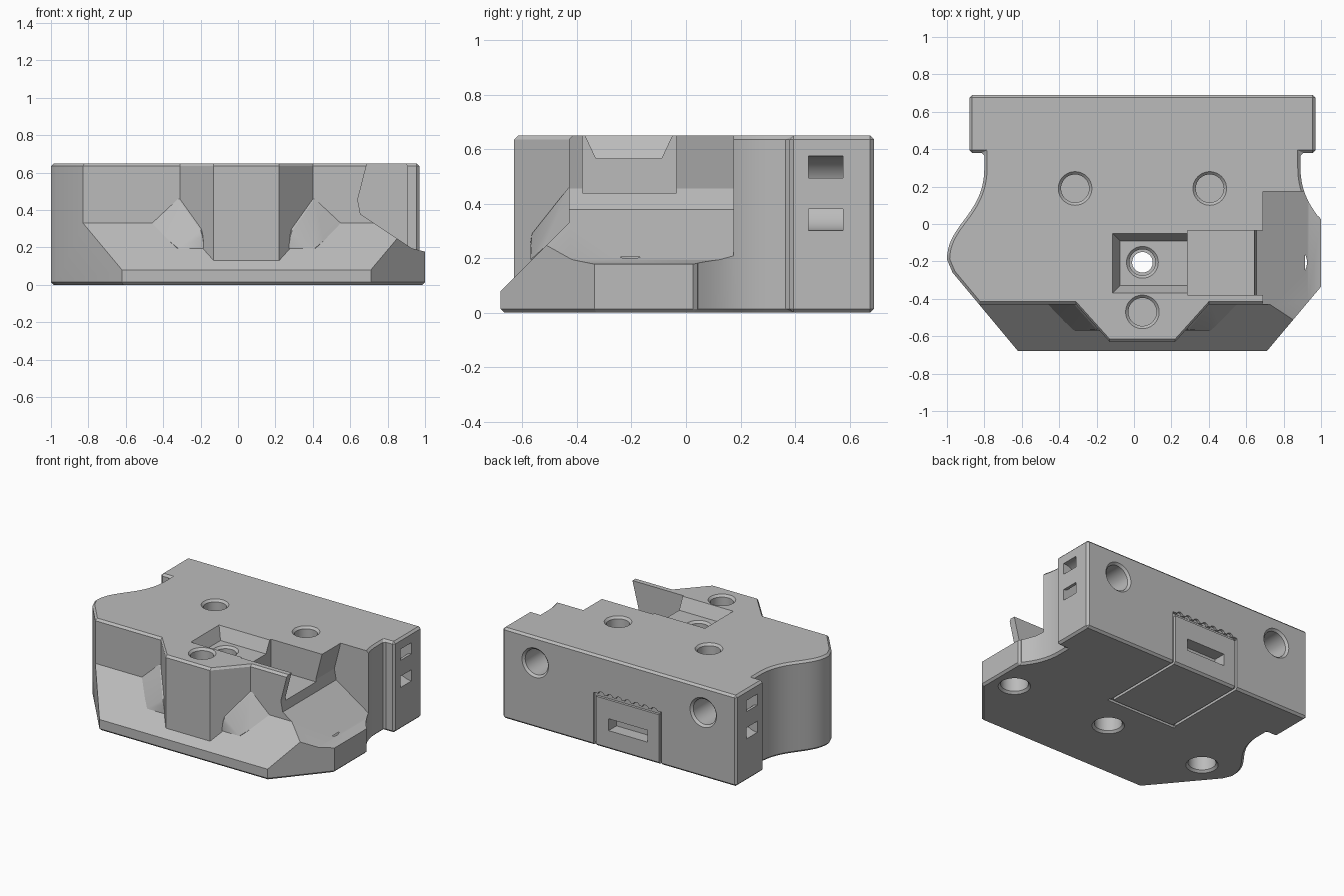
import bpy, bmesh, math
from mathutils import Vector, Matrix
from mathutils.geometry import interpolate_bezier

if "Cube" in bpy.data.objects:
    bpy.data.objects.remove(bpy.data.objects["Cube"], do_unlink=True)

MID = 0.045    # symmetry line of the body in x
TOP = 0.65
CH = 0.015     # chamfer width

grey = bpy.data.materials.new("plain grey")
grey.use_nodes = True
grey.diffuse_color = (0.5, 0.5, 0.5, 1)
grey.node_tree.nodes["Principled BSDF"].inputs["Base Color"].default_value = (0.5, 0.5, 0.5, 1)


def flip(x):
    return 2 * MID - x


def finish(name, bm):
    bmesh.ops.recalc_face_normals(bm, faces=bm.faces)
    mesh = bpy.data.meshes.new(name)
    bm.to_mesh(mesh)
    bm.free()
    mesh.materials.append(grey)
    ob = bpy.data.objects.new(name, mesh)
    bpy.context.collection.objects.link(ob)
    return ob


def loft(name, loops, matrix=None):
    """Solid through equal-length loops of points, capped at both ends."""
    bm = bmesh.new()
    rings = [[bm.verts.new(p) for p in loop] for loop in loops]
    for a, b in zip(rings, rings[1:]):
        for i in range(len(a)):
            j = (i + 1) % len(a)
            bm.faces.new((a[i], a[j], b[j], b[i]))
    bm.faces.new(rings[0])
    bm.faces.new(rings[-1])
    if matrix:
        bm.transform(matrix)
    return finish(name, bm)


def box(name, x0, x1, y0, y1, z0, z1):
    rect = [(x0, y0), (x1, y0), (x1, y1), (x0, y1)]
    return loft(name, [[(x, y, z) for x, y in rect] for z in (z0, z1)])


def apply_modifier(ob, mod):
    with bpy.context.temp_override(object=ob, active_object=ob, selected_objects=[ob]):
        bpy.ops.object.modifier_apply(modifier=mod.name)


def combine(tool, operation="DIFFERENCE"):
    mod = body.modifiers.new("combine", "BOOLEAN")
    mod.operation = operation
    mod.solver = "EXACT"
    mod.object = tool
    apply_modifier(body, mod)
    bpy.data.objects.remove(tool, do_unlink=True)


def hole(loc, r, depth, into):
    """Round blind hole with a chamfered rim, running along the direction into."""
    steps = [(-0.03, r + CH + 0.03), (0, r + CH), (CH, r), (depth, r)]
    turns = [math.tau * i / 40 for i in range(40)]
    loops = [[(q * math.cos(a), q * math.sin(a), d) for a in turns] for d, q in steps]
    rot = Vector(into).to_track_quat("Z", "Y").to_matrix().to_4x4()
    combine(loft("hole_cutter", loops, Matrix.Translation(loc) @ rot))


# Body: chamfered prism with waisted flanks and a wide rear block
flank = [tuple(p) for p in interpolate_bezier(
    Vector((-0.80, 0.30)), Vector((-0.80, 0.05)), Vector((-1.0, 0.0)), Vector((-1.0, -0.19)), 20)]
left = [(-0.88, 0.69), (-0.88, 0.38), (-0.80, 0.38)] + [p[:2] for p in flank]
left += [(-0.97, -0.26), (-0.62, -0.68)]
right = [(flip(x), y) for x, y in left if flip(x) < 0.99]
right[-1:-1] = [(1.0, 0.04), (1.0, -0.335)]
outline = left + right[::-1]
body = loft("mount_body", [[(x, y, z) for x, y in outline] for z in (0, TOP)])
bevel = body.modifiers.new("chamfer", "BEVEL")
bevel.width = CH
bevel.segments = 1
bevel.limit_method = "ANGLE"
bevel.angle_limit = math.radians(60)
apply_modifier(body, bevel)

# Front relief: recesses on both sides of the boss, above a sloping skirt
half = [(-1.3, -0.43), (-0.31, -0.43), (-0.13, -0.63)]
recess = half + [(flip(x), y) for x, y in half[::-1]]
recess += [(flip(-1.3), -1.0), (-1.3, -1.0)]
levels = [(-0.5, 0), (TOP - CH, 0), (TOP + CH, 2 * CH)]
relief = loft("front_relief", [[(x, y + s, z) for x, y in recess] for z, s in levels])
bm = bmesh.new()
bm.from_mesh(relief.data)
cut = bmesh.ops.bisect_plane(bm, geom=bm.verts[:] + bm.edges[:] + bm.faces[:],
                             plane_co=(0, -0.68, 0.08), plane_no=(0, 1, -1), clear_outer=True)
bmesh.ops.holes_fill(bm, edges=[e for e in bm.edges if e.is_boundary], sides=0)
bmesh.ops.recalc_face_normals(bm, faces=bm.faces)
bm.to_mesh(relief.data)
bm.free()
combine(relief)

# Gussets in the corners between boss and skirt
for side in (lambda x: x, flip):
    bm = bmesh.new()
    for x, y, z in [(-0.47, -0.43, 0.32), (-0.32, -0.43, 0.46), (-0.20, -0.565, 0.29),
                    (-0.32, -0.57, 0.195), (-0.18, -0.57, 0.195), (-0.19, -0.57, 0.26),
                    (-0.45, -0.40, 0.2), (-0.1, -0.40, 0.46), (-0.1, -0.45, 0.2)]:
        bm.verts.new((side(x), y, z))
    bmesh.ops.convex_hull(bm, input=bm.verts)
    combine(finish("gusset", bm), "UNION")

# Open side bay with a sloping floor and an undercut inner wall
bay = [(0.71, 0.72), (0.69, TOP), (0.64, 0.455), (0.655, 0.378), (0.93, 0.195),
       (1.2, 0.13), (1.2, 0.72)]
combine(loft("side_bay", [[(x, y, z) for x, z in bay] for y in (-1, 0.175)]))

# Slot leading from the bay into a tapered pocket
combine(box("slot", 0.285, 0.8, -0.38, -0.035, 0.44, 0.8))
pocket = []
for z, s in ((0.565, 0), (TOP, 0.04), (0.70, 0.064)):
    pocket.append([(-0.075 - s, -0.33 - s, z), (0.35, -0.33 - s, z),
                   (0.35, -0.09 + s, z), (-0.075 - s, -0.09 + s, z)])
combine(loft("pocket", pocket))

# Round holes: top, underside and rear
for x, y in ((flip(0.405), 0.19), (0.405, 0.19), (MID, -0.47)):
    hole((x, y, TOP), 0.075, 0.3, (0, 0, -1))
for x in (flip(0.835), MID, 0.835):
    hole((x, -0.205, 0), 0.09, 0.205, (0, 0, 1))
hole((MID, -0.205, 0.565), 0.07, 0.12, (0, 0, -1))
hole((MID, -0.205, 0.15), 0.055, 0.4, (0, 0, 1))
for x in (flip(0.71), 0.71):
    hole((x, 0.69, 0.465), 0.09, 0.25, (0, -1, 0))

# Curved strap channels, opening twice on each end of the rear block
arc = [math.pi * i / 24 - math.pi / 2 for i in range(25)]
for x, sign in ((0.97, -1), (-0.88, 1)):
    ring = [(-0.05, -0.137)] + [(0.137 * math.cos(a), 0.137 * math.sin(a)) for a in arc]
    ring += [(-0.05, 0.137), (-0.05, 0.057)]
    ring += [(0.057 * math.cos(a), 0.057 * math.sin(a)) for a in arc[::-1]]
    ring += [(-0.05, -0.057)]
    combine(loft("strap_channel", [[(x + sign * u, y, 0.438 + v) for u, v in ring]
                                   for y in (0.45, 0.575)]))

# Latch plate outlined by grooves on the rear and underside
x0, x1, w = -0.29, 0.25, 0.02
for x in (x0, x1 - w):
    combine(box("rear_groove", x, x + w, 0.67, 0.75, -0.1, 0.37))
    combine(box("under_groove", x, x + w, 0.05, 0.75, -0.1, 0.018))
combine(box("under_groove_end", x0 - 0.01, x1 + 0.01, 0.045, 0.066, -0.1, 0.017))
combine(box("latch_top_groove", x0 + 0.001, x1 - 0.001, 0.672, 0.75, 0.355, 0.378))
combine(box("latch_slot", -0.18, 0.13, 0.60, 0.75, 0.135, 0.22))
turns = [math.tau * i / 12 for i in range(12)]
for i in range(7):
    cx = x0 + 0.06 + i * 0.07
    combine(loft("scallop", [[(cx + 0.024 * math.cos(a), y, 0.376 + 0.02 * math.sin(a))
                              for a in turns] for y in (0.674, 0.75)]))

# Smooth curved walls, keep chamfers crisp
bpy.ops.object.select_all(action="DESELECT")
body.select_set(True)
bpy.context.view_layer.objects.active = body
bpy.ops.object.shade_smooth_by_angle(angle=math.radians(25))
